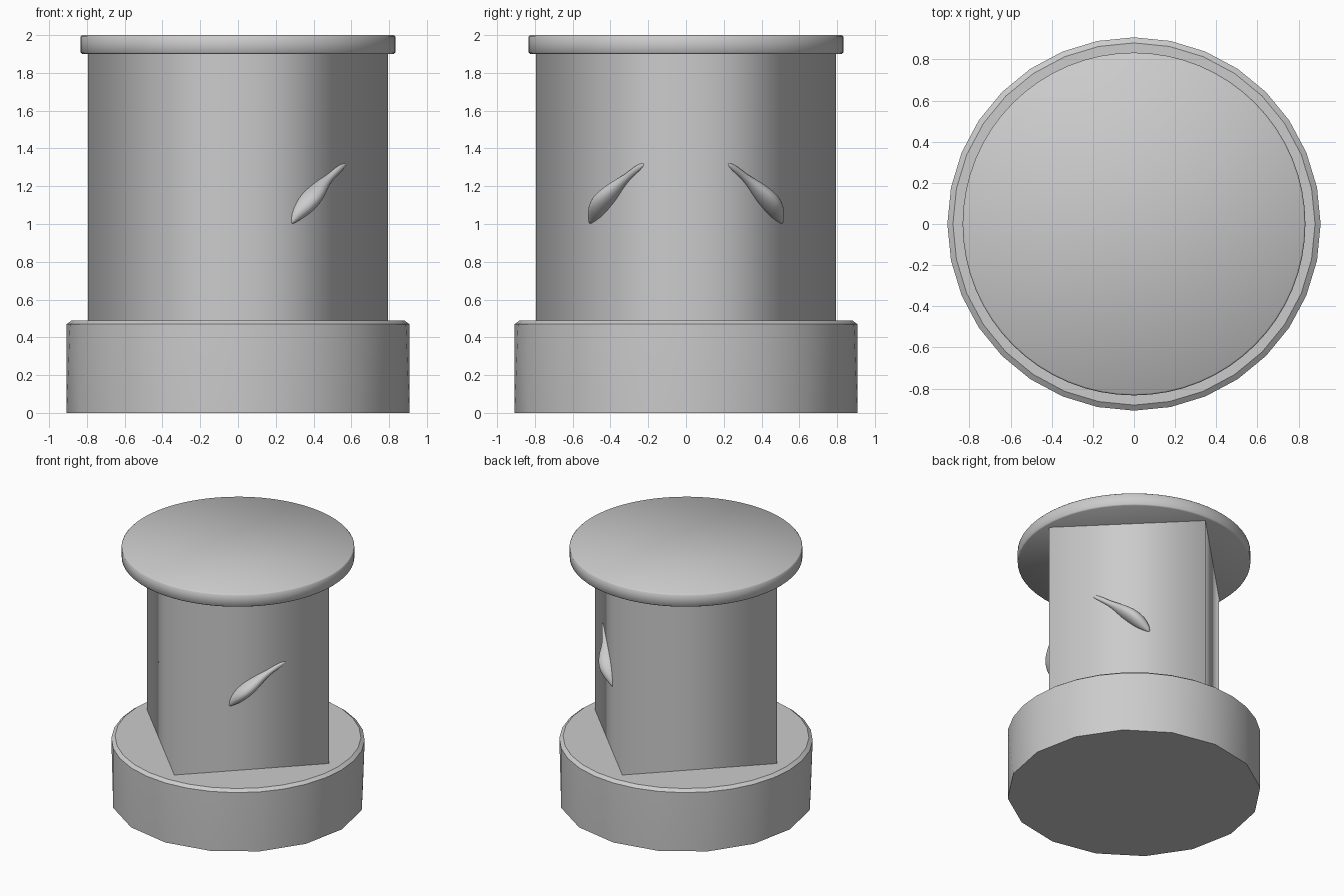
import bpy, bmesh
from math import cos, sin, pi, sqrt, radians
from mathutils import Vector

if "Cube" in bpy.data.objects:
    bpy.data.objects.remove(bpy.data.objects["Cube"])


def finish(name, bm, angle=30):
    """Turn a bmesh into a smooth-shaded object with sharp edges kept."""
    bmesh.ops.recalc_face_normals(bm, faces=bm.faces[:])
    mesh = bpy.data.meshes.new(name)
    bm.to_mesh(mesh)
    bm.free()
    obj = bpy.data.objects.new(name, mesh)
    bpy.context.collection.objects.link(obj)
    bpy.ops.object.select_all(action='DESELECT')
    obj.select_set(True)
    bpy.context.view_layer.objects.active = obj
    bpy.ops.object.shade_smooth_by_angle(angle=radians(angle))
    return obj


def ring(bm, radius, z, n):
    return [bm.verts.new((radius * cos(2 * pi * i / n), radius * sin(2 * pi * i / n), z))
            for i in range(n)]


def bridge(bm, a, b):
    n = len(a)
    for i in range(n):
        j = (i + 1) % n
        bm.faces.new((a[i], a[j], b[j], b[i]))


# Base: coarse 16-sided foot, finer 32-sided chamfered rim
bm = bmesh.new()
foot = ring(bm, 0.907, 0, 16)
rim = ring(bm, 0.907, 0.47, 32)
top = ring(bm, 0.88, 0.49, 32)
for i in range(16):
    j = (i + 1) % 16
    t0, t1, t2 = rim[2 * i], rim[2 * i + 1], rim[(2 * i + 2) % 32]
    bm.faces.new((foot[i], t1, t0))
    bm.faces.new((foot[i], foot[j], t1))
    bm.faces.new((foot[j], t2, t1))
bridge(bm, rim, top)
bm.faces.new(foot[::-1])
bm.faces.new(top)
finish("base", bm)

# Body: four-sided column with its corners on the axes
bm = bmesh.new()
bridge(bm, ring(bm, 0.795, 0.485, 4), ring(bm, 0.795, 1.905, 4))
finish("body", bm, 180)

# Lid: thin round disc with slightly softened edges
bm = bmesh.new()
rings = [ring(bm, r, z, 64) for r, z in
         ((0.825, 1.9), (0.833, 1.908), (0.833, 1.992), (0.825, 2.0))]
for a, b in zip(rings, rings[1:]):
    bridge(bm, a, b)
bm.faces.new(rings[0][::-1])
bm.faces.new(rings[-1])
finish("lid", bm, 50)

# Leaf: domed sections along a slanted path (x, z, half width, bulge)
path = [(0.283, 1.00, 0.004, 0.003), (0.300, 1.035, 0.030, 0.030),
        (0.328, 1.075, 0.048, 0.065), (0.362, 1.12, 0.054, 0.085),
        (0.405, 1.165, 0.048, 0.075), (0.445, 1.21, 0.034, 0.045),
        (0.485, 1.247, 0.020, 0.022), (0.530, 1.288, 0.020, 0.018),
        (0.558, 1.308, 0.014, 0.010), (0.574, 1.32, 0.004, 0.002)]
along = Vector((1, 1, 0)) / sqrt(2)      # horizontal direction on the face
out = Vector((1, -1, 0)) / sqrt(2)       # face normal
bm = bmesh.new()
sections = []
for i, (x, z, w, d) in enumerate(path):
    p, q = path[max(i - 1, 0)], path[min(i + 1, len(path) - 1)]
    tangent = along * (q[0] - p[0]) * sqrt(2) + Vector((0, 0, q[1] - p[1]))
    side = out.cross(tangent).normalized()
    centre = Vector((x, x - 0.795, z))
    section = []
    for k in range(16):
        a = 2 * pi * k / 16
        depth = d if sin(a) > 0 else 0.02
        section.append(bm.verts.new(centre + side * w * cos(a) + out * depth * sin(a)))
    sections.append(section)
for a, b in zip(sections, sections[1:]):
    bridge(bm, a, b)
bm.faces.new(sections[0])
bm.faces.new(sections[-1])
leaf = finish("leaf_pair", bm, 60)
mirror = leaf.modifiers.new("mirror", 'MIRROR')
mirror.use_axis = (False, True, False)
mirror.use_mirror_merge = False
sub = leaf.modifiers.new("smooth", 'SUBSURF')
sub.levels = sub.render_levels = 1
